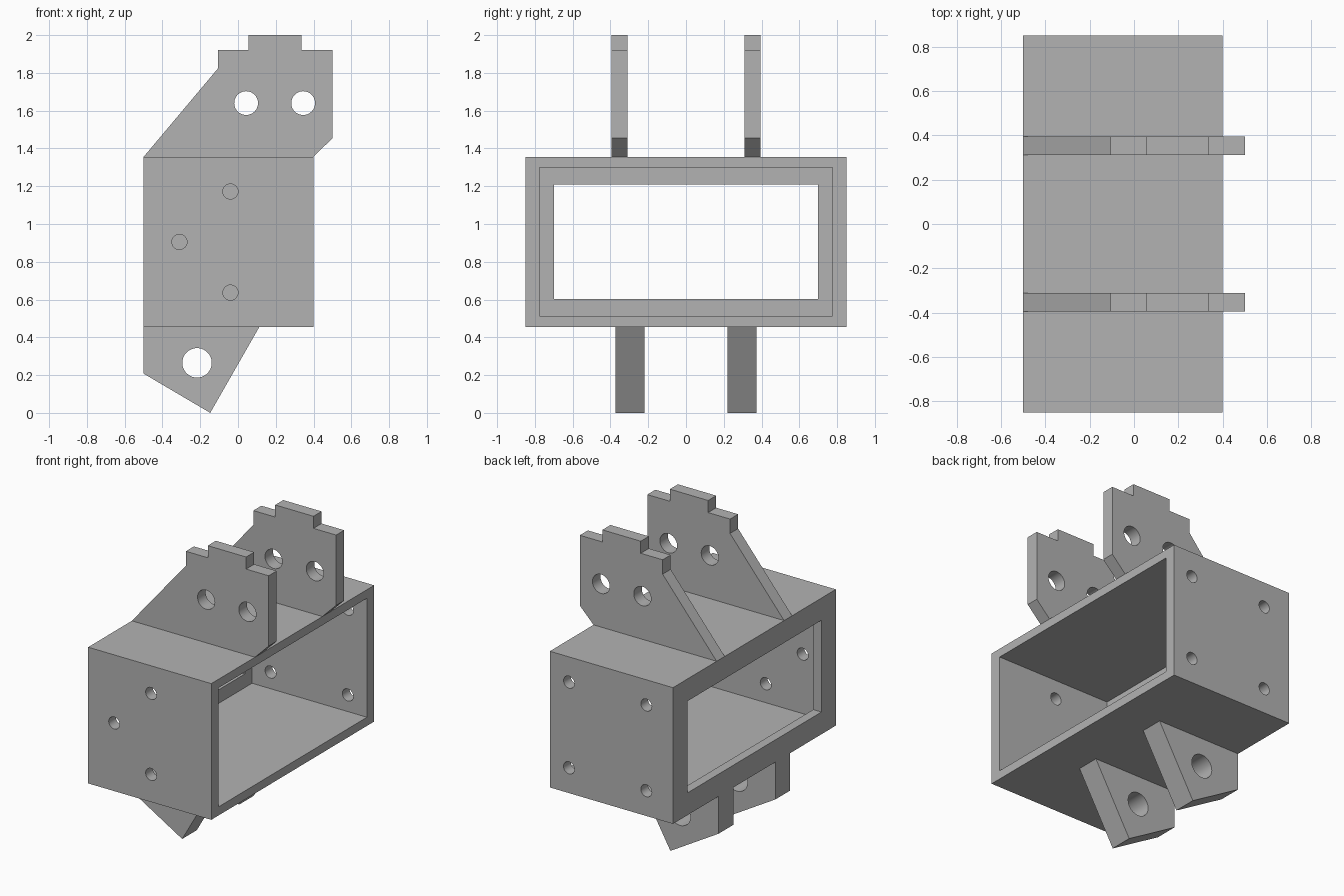
import bpy, bmesh, math
from mathutils import Vector

if "Cube" in bpy.data.objects:
    bpy.data.objects.remove(bpy.data.objects["Cube"])

grey = bpy.data.materials.new("plain_grey")
grey.use_nodes = True
grey.diffuse_color = (0.45, 0.45, 0.45, 1)
grey.node_tree.nodes["Principled BSDF"].inputs["Base Color"].default_value = grey.diffuse_color


def prism(name, outline, y0, y1):
    """Extrude an (x, z) outline from y0 to y1."""
    bm = bmesh.new()
    face = bm.faces.new([bm.verts.new((x, y0, z)) for x, z in outline])
    out = bmesh.ops.extrude_face_region(bm, geom=[face])
    moved = [g for g in out["geom"] if isinstance(g, bmesh.types.BMVert)]
    bmesh.ops.translate(bm, verts=moved, vec=Vector((0, y1 - y0, 0)))
    bmesh.ops.recalc_face_normals(bm, faces=bm.faces)
    mesh = bpy.data.meshes.new(name)
    bm.to_mesh(mesh)
    bm.free()
    mesh.materials.append(grey)
    obj = bpy.data.objects.new(name, mesh)
    bpy.context.collection.objects.link(obj)
    return obj


def rect(x0, x1, z0, z1):
    return [(x0, z0), (x1, z0), (x1, z1), (x0, z1)]


def circle(x, z, r, n=40):
    return [(x + r * math.cos(math.tau * i / n), z + r * math.sin(math.tau * i / n))
            for i in range(n)]


def cut(obj, outline, y0, y1):
    """Subtract an extruded outline from a part."""
    cutter = prism("cutter", outline, y0, y1)
    cutter.hide_render = True
    mod = obj.modifiers.new("cut", 'BOOLEAN')
    mod.operation, mod.solver, mod.object = 'DIFFERENCE', 'EXACT', cutter
    bpy.context.view_layer.objects.active = obj
    bpy.ops.object.modifier_apply(modifier=mod.name)
    bpy.data.objects.remove(cutter)


def finish(obj):
    bpy.ops.object.select_all(action='DESELECT')
    obj.select_set(True)
    bpy.context.view_layer.objects.active = obj
    bpy.ops.object.shade_smooth_by_angle(angle=math.radians(30))


# Hollow housing, open at both ends, with an inner lip at the -x end
BOTTOM, TOP, MID = 0.455, 1.355, 0.905
housing = prism("housing", rect(-0.5, 0.4, BOTTOM, TOP), -0.85, 0.85)
cut(housing, rect(-0.44, 0.6, 0.512, 1.298), -0.775, 0.775)
cut(housing, rect(-0.7, 0.0, 0.602, 1.208), -0.70, 0.70)

# Screw holes: three in the front wall, four in the back wall
for x, z in [(-0.04, 1.172), (-0.31, MID), (-0.04, 0.637)]:
    cut(housing, circle(x, z, 0.04), -1, -0.74)
for x in (-0.305, 0.26):
    for dz in (-0.283, 0.283):
        cut(housing, circle(x, MID + dz, 0.04), 0.74, 1)
finish(housing)

# Paired upper plates and lower lugs
plate = [(-0.5, TOP), (-0.105, 1.825), (-0.105, 1.92), (0.055, 1.92), (0.055, 2),
         (0.335, 2), (0.335, 1.92), (0.5, 1.92), (0.5, 1.455), (0.4, TOP)]
lug = [(-0.5, BOTTOM), (-0.5, 0.208), (-0.147, 0), (0.113, BOTTOM)]
for side, s in (("front", -1), ("back", 1)):
    upper = prism(side + "_upper_plate", plate, s * 0.31, s * 0.394)
    for x in (0.043, 0.345):
        cut(upper, circle(x, 1.64, 0.063), -1, 1)
    finish(upper)
    lower = prism(side + "_lower_lug", lug, s * 0.22, s * 0.373)
    cut(lower, circle(-0.217, 0.265, 0.078), -1, 1)
    finish(lower)
